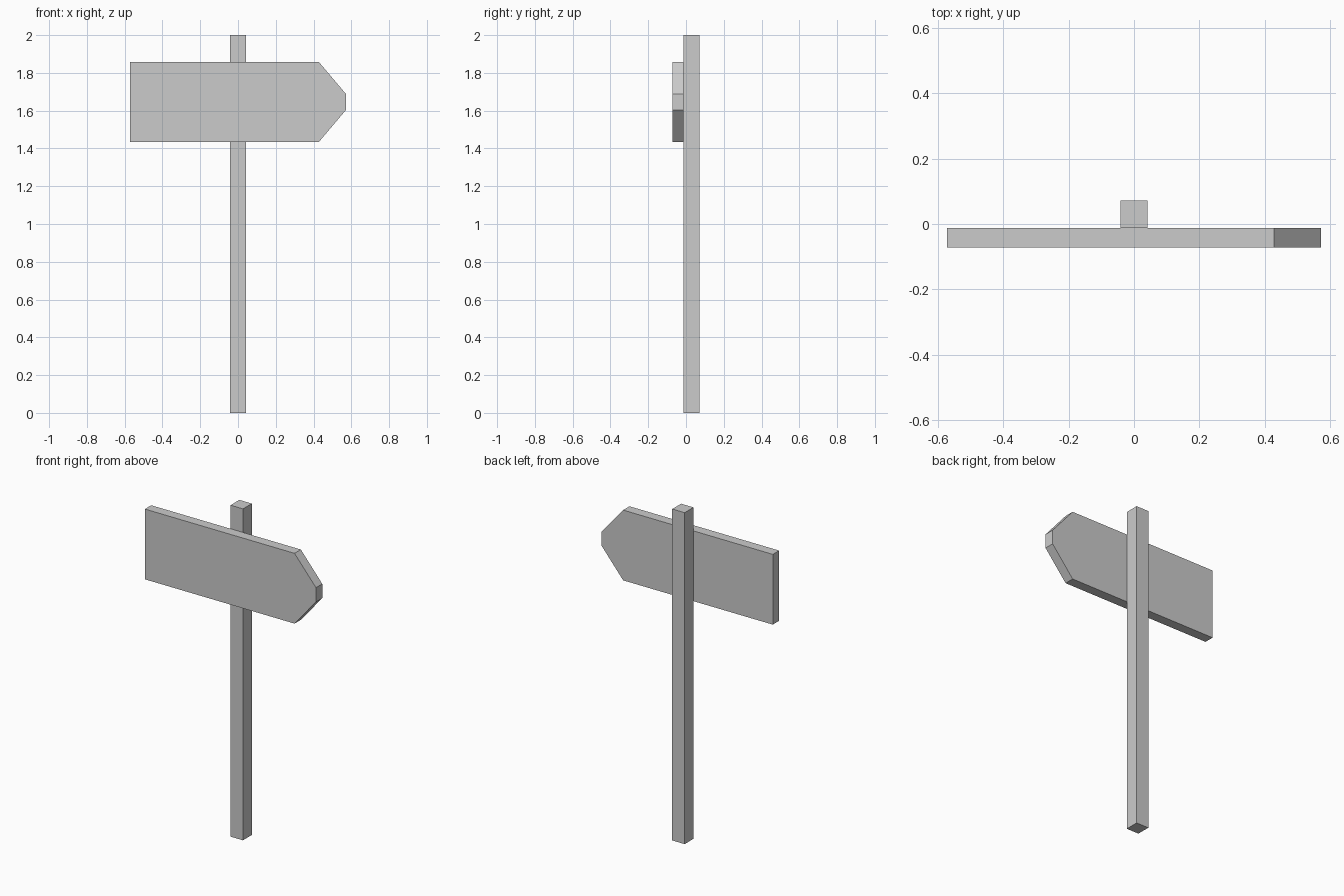
import bpy, bmesh

if "Cube" in bpy.data.objects:
    bpy.data.objects.remove(bpy.data.objects["Cube"])


def extruded(name, profile, y_front, y_back):
    """Extrude an XZ outline from y_front to y_back."""
    bm = bmesh.new()
    face = bm.faces.new([bm.verts.new((x, y_front, z)) for x, z in profile])
    ext = bmesh.ops.extrude_face_region(bm, geom=[face])
    verts = [v for v in ext["geom"] if isinstance(v, bmesh.types.BMVert)]
    bmesh.ops.translate(bm, verts=verts, vec=(0, y_back - y_front, 0))
    bmesh.ops.recalc_face_normals(bm, faces=bm.faces)
    mesh = bpy.data.meshes.new(name)
    bm.to_mesh(mesh)
    bm.free()
    obj = bpy.data.objects.new(name, mesh)
    bpy.context.collection.objects.link(obj)
    return obj


# Square upright post
W = 0.0415
extruded("post", [(-W, 0), (W, 0), (W, 2), (-W, 2)], -0.012, 0.072)

# Arrow-shaped board with a blunt tip, fixed to the front of the post
MID, HALF, TIP = 1.646, 0.212, 0.043
extruded("sign_board", [
    (-0.571, MID - HALF), (0.428, MID - HALF),
    (0.571, MID - TIP), (0.571, MID + TIP),
    (0.428, MID + HALF), (-0.571, MID + HALF),
], -0.072, -0.012)
